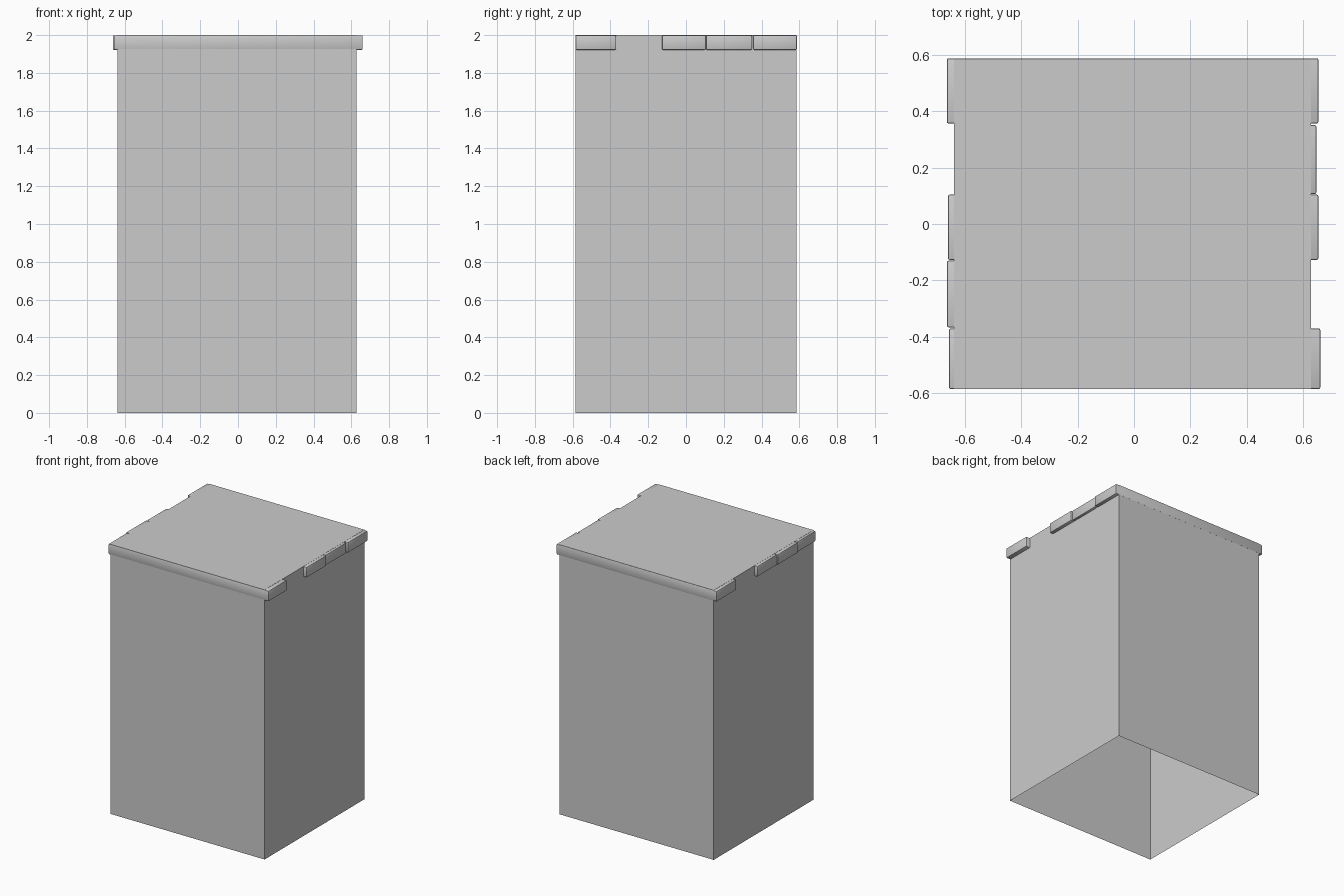
import bpy, bmesh

if "Cube" in bpy.data.objects:
    bpy.data.objects.remove(bpy.data.objects["Cube"])


def box(name, lo, hi, bevel=0.0, open_bottom=False):
    """Axis-aligned box between two corners."""
    bm = bmesh.new()
    bmesh.ops.create_cube(bm, size=1)
    for v in bm.verts:
        v.co = [(a + b) / 2 + c * (b - a) for a, b, c in zip(lo, hi, v.co)]
    bm.normal_update()
    if open_bottom:
        bottom = [f for f in bm.faces if f.normal.z < -0.5]
        bmesh.ops.delete(bm, geom=bottom, context='FACES_ONLY')
    if bevel:
        bmesh.ops.bevel(bm, geom=bm.edges[:], offset=bevel, segments=2,
                        profile=0.5, affect='EDGES')
    mesh = bpy.data.meshes.new(name)
    bm.to_mesh(mesh)
    bm.free()
    obj = bpy.data.objects.new(name, mesh)
    bpy.context.collection.objects.link(obj)
    if bevel:
        bpy.context.view_layer.objects.active = obj
        obj.select_set(True)
        bpy.ops.object.shade_smooth_by_angle()
        obj.select_set(False)
    return obj


# Hollow body, open underneath
box("body", (-0.637, -0.584, 0), (0.627, 0.585, 2.0), open_bottom=True)

# Lid planks of uneven length: x start, x end, y start, y end
planks = [
    (-0.655, 0.660, -0.585, -0.370),
    (-0.663, 0.622, -0.366, -0.130),
    (-0.659, 0.653, -0.127, 0.104),
    (-0.632, 0.646, 0.106, 0.350),
    (-0.663, 0.653, 0.356, 0.587),
]
for i, (x0, x1, y0, y1) in enumerate(planks, 1):
    box(f"lid_plank_{i}", (x0, y0, 1.922), (x1, y1, 1.999), bevel=0.006)
